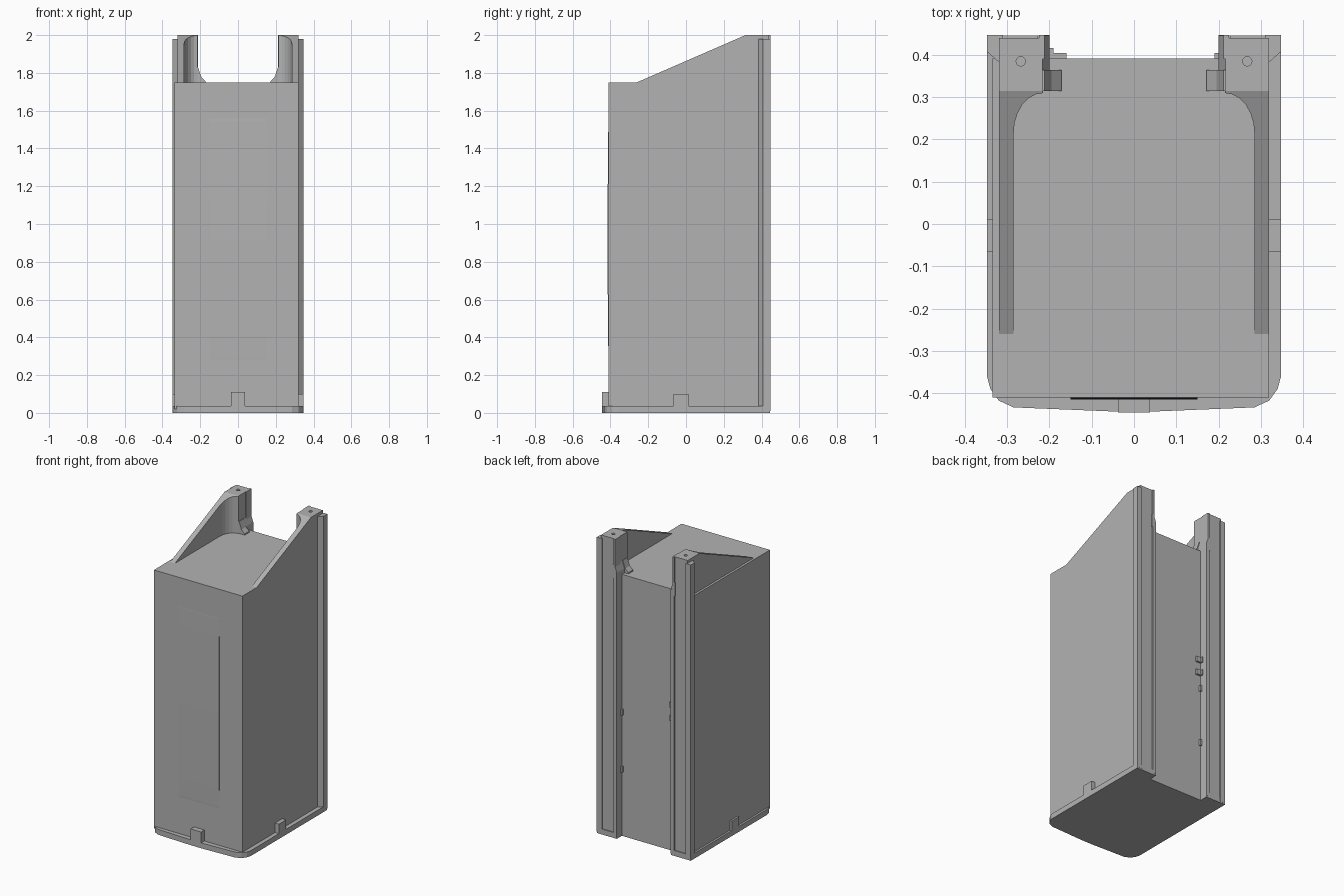
import bpy
import bmesh
from math import pi, sin, cos
from mathutils import Vector

cube = bpy.data.objects.get("Cube")
if cube:
    bpy.data.objects.remove(cube, do_unlink=True)

grey = bpy.data.materials.new("plain grey")
grey.use_nodes = True
colour = (0.45, 0.45, 0.45, 1)
grey.diffuse_color = colour
grey.node_tree.nodes["Principled BSDF"].inputs["Base Color"].default_value = colour


def prism(name, outline, start, end, axis="z", side=1, slope=None):
    """Extrude a 2D outline along an axis; side=-1 mirrors it across x."""
    place = {"z": lambda a, b, t: Vector((a, b, t)),
             "y": lambda a, b, t: Vector((a, t, b)),
             "x": lambda a, b, t: Vector((t, a, b))}[axis]
    bm = bmesh.new()
    verts = [bm.verts.new(place(a, b, start)) for a, b in outline]
    face = bm.faces.new(verts)
    new = bmesh.ops.extrude_face_region(bm, geom=[face])["geom"]
    move = place(0, 0, end - start)
    bmesh.ops.translate(bm, vec=move, verts=[g for g in new if isinstance(g, bmesh.types.BMVert)])
    if slope:
        point, normal = slope
        cut = bmesh.ops.bisect_plane(bm, geom=bm.verts[:] + bm.edges[:] + bm.faces[:],
                                     plane_co=point, plane_no=normal, clear_outer=True)
        edges = [g for g in cut["geom_cut"] if isinstance(g, bmesh.types.BMEdge)]
        bmesh.ops.holes_fill(bm, edges=edges)
    for v in bm.verts:
        v.co.x *= side
    bmesh.ops.recalc_face_normals(bm, faces=bm.faces)
    mesh = bpy.data.meshes.new(name)
    bm.to_mesh(mesh)
    bm.free()
    mesh.materials.append(grey)
    obj = bpy.data.objects.new(name, mesh)
    bpy.context.collection.objects.link(obj)
    return obj


def box(name, x0, x1, y0, y1, z0, z1, side=1):
    return prism(name, [(x0, y0), (x1, y0), (x1, y1), (x0, y1)], z0, z1, side=side)


# Main body, one side wall slightly thicker
box("main_body", -0.335, 0.32, -0.41, 0.392, 0.02, 1.75)

# Faintly bulging front panel
bulge = [(-0.4 - 0.015 * sin(pi * i / 12) ** 0.5, 0.92 - 0.72 * cos(pi * i / 12))
         for i in range(13)]
prism("front_panel", bulge, -0.15, 0.15, axis="x")

# Base tray with rounded front corners and a recessed back
half = [(0.2, 0.392), (0.2, 0.446), (0.348, 0.446), (0.348, -0.36),
        (0.34, -0.39), (0.32, -0.418), (0.285, -0.434), (0.04, -0.444)]
prism("base_tray", half + [(-x, y) for x, y in reversed(half)], 0, 0.036)
box("front_tab", -0.038, 0.038, -0.446, -0.4, 0.02, 0.11)

# Inner curve of the wing, sweeping from thin wall to thick post
curve = [(0.215 + 0.07 * cos(a * pi / 12), 0.215 + 0.095 * sin(a * pi / 12)) for a in range(7)]
wing = [(0.32, -0.26), (0.285, -0.26)] + curve + [(0.218, 0.44), (0.32, 0.44)]
slope = (Vector((0, -0.26, 1.75)), Vector((0, -0.25, 0.575)))

for side, word in ((1, "left"), (-1, "right")):
    # Side tab on the tray
    box(word + "_side_tab", 0.3, 0.348, -0.065, 0.012, 0.02, 0.1, side)

    # Sloping wing and the flat-topped post behind it
    prism(word + "_wing", wing, 1.74, 2.0, side=side, slope=slope)
    post = box(word + "_post_top", 0.216, 0.32, 0.315, 0.44, 1.74, 2.0, side)

    # Screw hole in the post
    bpy.ops.mesh.primitive_cylinder_add(vertices=16, radius=0.011, depth=0.12,
                                        location=(0.268 * side, 0.385, 2.0))
    cutter = bpy.context.object
    cutter.name = word + "_hole_cutter"
    cutter.hide_render = True
    cutter.hide_viewport = True
    for part in (post, bpy.data.objects[word + "_wing"]):
        hole = part.modifiers.new("screw_hole", "BOOLEAN")
        hole.operation = "DIFFERENCE"
        hole.object = cutter

    # Rear column with a shallow full-height groove
    column = [(0.2, 0.38), (0.32, 0.38), (0.32, 0.44), (0.225, 0.44),
              (0.225, 0.447), (0.2, 0.447)]
    prism(word + "_rear_column", column, 0.01, 1.78, side=side)
    box(word + "_column_lip", 0.212, 0.225, 0.39, 0.447, 1.7, 2.0, side)

    # Chamfered outer rail
    rail = [(0.31, 0.378), (0.32, 0.383), (0.348, 0.408), (0.348, 0.447), (0.31, 0.447)]
    prism(word + "_outer_rail", rail, 0.01, 1.98, side=side)

    # Flared foot and small bracket where the post meets the body
    foot = [(0.23, 1.74), (0.2, 1.74), (0.2, 1.78), (0.217, 1.83), (0.23, 1.83)]
    prism(word + "_post_foot", foot, 0.318, 0.446, axis="y", side=side)
    bracket = [(0.23, 1.74), (0.17, 1.74), (0.172, 1.757), (0.195, 1.78), (0.212, 1.83), (0.23, 1.83)]
    prism(word + "_bracket", bracket, 0.315, 0.365, axis="y", side=side)

# Small clips along the columns at the back
for z in (0.87, 0.96):
    box("right_clip", 0.16, 0.205, 0.38, 0.405, z, z + 0.035, -1)
    box("right_clip_hook", 0.19, 0.205, 0.38, 0.416, z, z + 0.035, -1)
for z in (0.38, 0.76):
    box("right_stop", 0.188, 0.205, 0.38, 0.405, z, z + 0.04, -1)
    box("left_stop", 0.19, 0.205, 0.38, 0.405, z + 0.05, z + 0.09)
